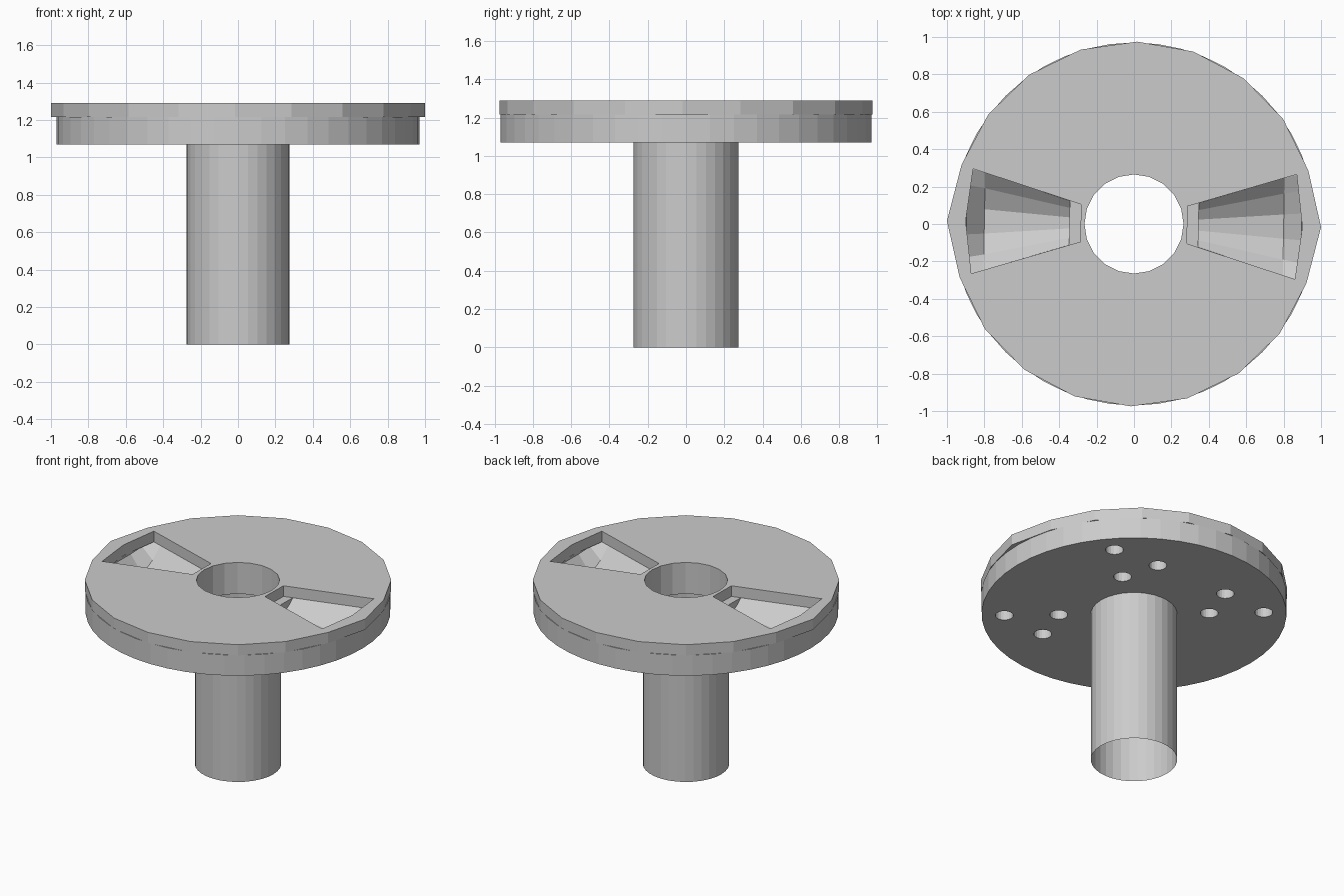
import bpy, bmesh, math
from mathutils import Matrix

if "Cube" in bpy.data.objects:
    bpy.data.objects.remove(bpy.data.objects["Cube"])

TILT = math.radians(-1)


def make(name, bm):
    bmesh.ops.recalc_face_normals(bm, faces=bm.faces)
    me = bpy.data.meshes.new(name)
    bm.to_mesh(me)
    bm.free()
    ob = bpy.data.objects.new(name, me)
    bpy.context.collection.objects.link(ob)
    return ob


def loft(name, rings, angle=0.0, caps=True):
    """Skin a row of equal closed outlines."""
    bm = bmesh.new()
    rows = [[bm.verts.new(p) for p in r] for r in rings]
    n = len(rows[0])
    for a, b in zip(rows, rows[1:]):
        for i in range(n):
            j = (i + 1) % n
            bm.faces.new((a[i], a[j], b[j], b[i]))
    if caps:
        bm.faces.new(rows[0])
        bm.faces.new(rows[-1])
    bm.transform(Matrix.Rotation(angle, 4, 'Z'))
    return make(name, bm)


def drum(name, r, z0, z1, n, x=0, y=0, angle=0.0, caps=True):
    ts = [2 * math.pi * i / n for i in range(n)]
    return loft(name, [[(x + r * math.cos(t), y + r * math.sin(t), z) for t in ts]
                       for z in (z0, z1)], angle, caps)


def cut(target, cutters):
    for c in cutters:
        bpy.context.view_layer.objects.active = target
        m = target.modifiers.new("cut", 'BOOLEAN')
        m.operation, m.solver, m.object = 'DIFFERENCE', 'EXACT', c
        bpy.ops.object.modifier_apply(modifier=m.name)
        bpy.data.objects.remove(c)


# Post: thin open tube
drum("post", 0.275, 0, 1.08, 32, caps=False)

# Top plate: 20-sided, the two side corners pulled out a little
plate = drum("top_plate", 0.975, 1.215, 1.29, 20, angle=TILT)
for v in plate.data.vertices:
    if abs(v.co.x) > 0.96:
        v.co.x = math.copysign(1.0, v.co.x)

# Lower disc
disc = drum("lower_disc", 0.97, 1.07, 1.215, 48)

# Central bore through both
cut(plate, [drum("bore", 0.265, 1.0, 1.4, 20)])
cut(disc, [drum("bore", 0.265, 1.0, 1.4, 20)])


# Trough cross-section: rounded valley below, straight above the disc
def section(x, w, floor):
    d = 1.215 - floor
    half = [(w, 1.25), (w, 1.215), (0.68 * w, 1.215 - 0.55 * d), (0.25 * w, floor)]
    pts = half + [(-y, z) for y, z in reversed(half)]
    return [(x, y, z) for y, z in pts]


# Wedge-shaped slots in the plate and troughs in the disc, on both sides
outline = [(0.285, 0.10), (0.865, 0.28), (0.90, 0.0), (0.865, -0.28), (0.285, -0.10)]
for a in (TILT, TILT + math.pi):
    cut(plate, [loft("slot", [[(x, y, z) for x, y in outline] for z in (1.15, 1.4)], a)])
    cut(disc, [loft("trough", [section(0.345, 0.118, 1.15), section(0.80, 0.26, 1.085),
                               section(0.895, 0.285, 1.20)], a)])

# Three blind screw holes under each quadrant
for x, y in ((0.62, 0.545), (0.36, 0.315), (0.28, 0.57)):
    for sx in (1, -1):
        for sy in (1, -1):
            cut(disc, [drum("screw_hole", 0.057, 1.0, 1.17, 20, sx * x, sy * y)])
